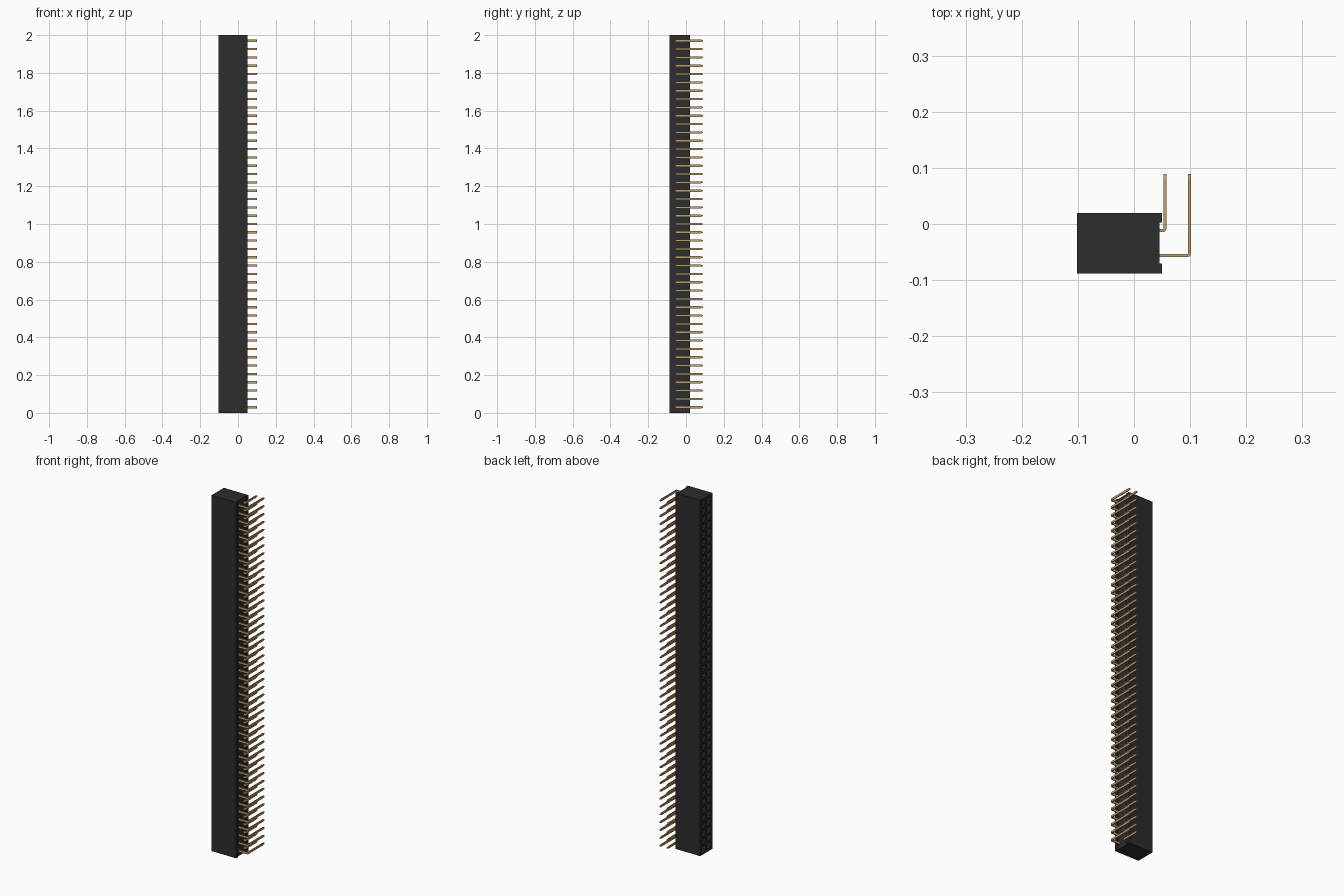
import bpy, bmesh, math

if "Cube" in bpy.data.objects:
    bpy.data.objects.remove(bpy.data.objects["Cube"])

PITCH, COUNT = 0.0441, 45
MID_Y = -0.034                      # centre line between the two pin rows
X0, X1, XN = -0.102, 0.050, 0.045   # socket face, rear face, groove floor
Y0, Y1 = -0.088, 0.020


def material(name, rgb, rough, metal=0.0):
    m = bpy.data.materials.new(name)
    m.use_nodes = True
    m.diffuse_color = (*rgb, 1)
    b = m.node_tree.nodes["Principled BSDF"]
    b.inputs["Base Color"].default_value = (*rgb, 1)
    b.inputs["Roughness"].default_value = rough
    b.inputs["Metallic"].default_value = metal
    return m


black = material("black plastic", (0.026, 0.026, 0.026), 0.6)
gold = material("gold metal", (0.52, 0.36, 0.15), 0.4)


def finish(bm, name, mat):
    me = bpy.data.meshes.new(name)
    bm.to_mesh(me)
    bm.free()
    me.materials.append(mat)
    ob = bpy.data.objects.new(name, me)
    bpy.context.collection.objects.link(ob)
    return ob


# Housing: grooved profile extruded upward
bm = bmesh.new()
profile = [(X0, Y0), (X1, Y0), (X1, -0.070), (XN, -0.070),
           (XN, 0.003), (X1, 0.003), (X1, Y1), (X0, Y1)]
base = bm.faces.new([bm.verts.new((x, y, 0)) for x, y in profile])
top = bmesh.ops.extrude_face_region(bm, geom=[base])["geom"]
bmesh.ops.translate(bm, vec=(0, 0, 2),
                    verts=[v for v in top if isinstance(v, bmesh.types.BMVert)])
bmesh.ops.recalc_face_normals(bm, faces=bm.faces[:])
bm.normal_update()
bmesh.ops.delete(bm, geom=[f for f in bm.faces if f.normal.x < -0.9],
                 context="FACES_ONLY")

# Socket face: a grid with one cell per contact
ys = [Y0] + [MID_Y + i * PITCH for i in (-1, 0, 1)] + [Y1]
zs = [0] + [1 + (k - COUNT / 2) * PITCH for k in range(COUNT + 1)] + [2]
grid = [[bm.verts.new((X0, y, z)) for z in zs] for y in ys]
cells = []
for i in range(len(ys) - 1):
    for k in range(len(zs) - 1):
        f = bm.faces.new((grid[i][k], grid[i][k + 1],
                          grid[i + 1][k + 1], grid[i + 1][k]))
        if 0 < i < len(ys) - 2 and 0 < k < len(zs) - 2:
            cells.append(f)
bm.normal_update()

# Funnel-shaped entry, then a straight square hole
for thick, depth in ((0.009, 0), (0.006, -0.010), (0, -0.09)):
    bmesh.ops.inset_individual(bm, faces=cells, thickness=thick, depth=depth)
    bm.normal_update()
bmesh.ops.remove_doubles(bm, verts=bm.verts[:], dist=0.0001)
finish(bm, "housing", black)


# Bent flat pins: strip swept along an L path with a rounded corner
def pin_row(name, y, x, t=0.0055, w=0.0115, r=0.0065):
    h = t / 2
    sections = [((0.03, y + h), (0.03, y - h), w)]
    cx, cy = x + h - r, y - h + r
    for i in range(5):
        a = -math.pi / 2 + i * math.pi / 8
        c, s = math.cos(a), math.sin(a)
        sections.append(((cx + (r - t) * c, cy + (r - t) * s),
                         (cx + r * c, cy + r * s), w))
    sections.append(((x - h, 0.080), (x + h, 0.080), w))
    sections.append(((x - h, 0.089), (x + h, 0.089), w * 0.5))
    bm = bmesh.new()
    rings = []
    z0 = 1 - (COUNT - 1) / 2 * PITCH
    for a, b, wd in sections:
        rings.append([bm.verts.new((*p, z0 + s * wd / 2))
                      for p, s in ((a, -1), (b, -1), (b, 1), (a, 1))])
    for p, q in zip(rings, rings[1:]):
        for i in range(4):
            j = (i + 1) % 4
            bm.faces.new((p[i], p[j], q[j], q[i]))
    bm.faces.new(rings[0])
    bm.faces.new(rings[-1])
    bmesh.ops.recalc_face_normals(bm, faces=bm.faces[:])
    ob = finish(bm, name, gold)
    arr = ob.modifiers.new("repeat", "ARRAY")
    arr.count = COUNT
    arr.use_relative_offset = False
    arr.use_constant_offset = True
    arr.constant_offset_displace = (0, 0, PITCH)


pin_row("outer_pins", MID_Y - PITCH / 2, 0.099)
pin_row("inner_pins", MID_Y + PITCH / 2, 0.055)
